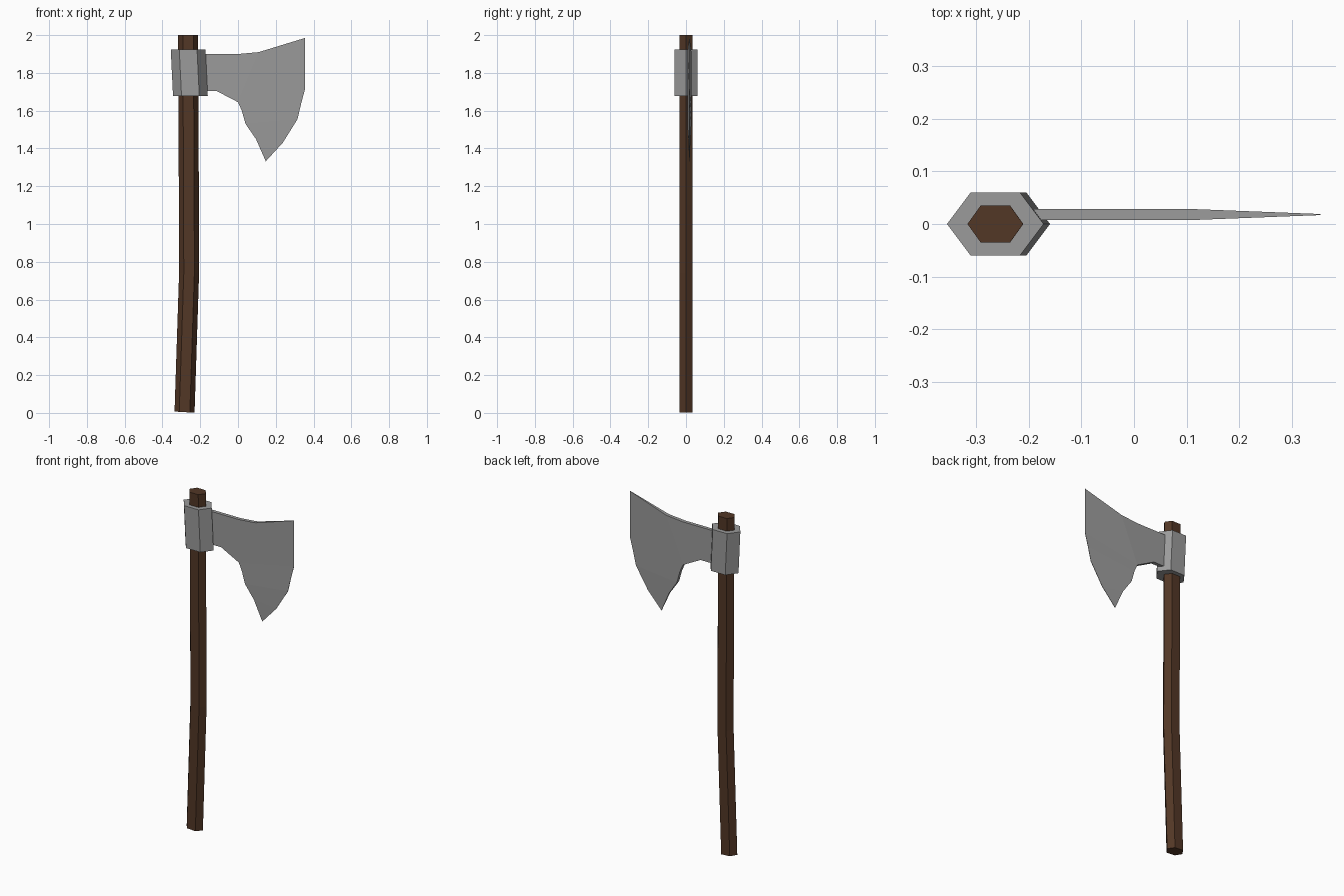
import bpy
import bmesh

if "Cube" in bpy.data.objects:
    bpy.data.objects.remove(bpy.data.objects["Cube"])


def material(name, color):
    mat = bpy.data.materials.new(name)
    mat.diffuse_color = (*color, 1)
    mat.use_nodes = True
    mat.node_tree.nodes["Principled BSDF"].inputs["Base Color"].default_value = mat.diffuse_color
    return mat


def finish(name, bm, mat):
    bmesh.ops.recalc_face_normals(bm, faces=bm.faces)
    mesh = bpy.data.meshes.new(name)
    bm.to_mesh(mesh)
    bm.free()
    obj = bpy.data.objects.new(name, mesh)
    bpy.context.collection.objects.link(obj)
    mesh.materials.append(mat)
    return obj


def hex_loft(name, rings, rx, flat, ry, mat):
    """Loft a stretched hexagon through (centre x, z, tilt) rings."""
    section = [(rx, 0), (flat, ry), (-flat, ry), (-rx, 0), (-flat, -ry), (flat, -ry)]
    bm = bmesh.new()
    loops = [[bm.verts.new((cx + x, y, z + tilt * x)) for x, y in section]
             for cx, z, tilt in rings]
    for a, b in zip(loops, loops[1:]):
        for i in range(6):
            j = (i + 1) % 6
            bm.faces.new((a[i], a[j], b[j], b[i]))
    bm.faces.new(loops[0])
    bm.faces.new(loops[-1])
    return finish(name, bm, mat)


wood = material("dark_wood", (0.085, 0.038, 0.019))
steel = material("dark_steel", (0.325, 0.325, 0.325))

# Handle, bent slightly below the middle
hex_loft("handle", [(-0.283, 0.004, -0.06), (-0.259, 0.74, 0), (-0.26, 1.1, 0),
                    (-0.264, 2.0, 0)], 0.053, 0.028, 0.035, wood)

# Collar around the handle, leaning slightly
hex_loft("collar", [(-0.252, 1.677, 0), (-0.264, 1.925, 0)], 0.092, 0.047, 0.06, steel)

# Blade: thick inner chain and thin cutting edge as (x, z, half thickness)
T, E, Y = 0.0105, 0.001, 0.0180
neck_top = [(-0.2, 1.90, T), (-0.115, 1.90, T), (0.0, 1.90, T)]
neck_low = [(-0.2, 1.705, T), (-0.115, 1.705, T), (0.0, 1.645, T)]
inner = [(0.11, 1.91, T), (0.0, 1.645, T), (0.02, 1.60, T), (0.04, 1.53, T),
         (0.095, 1.45, 0.006)]
edge = [(0.355, 1.985, E), (0.355, 1.715, E), (0.335, 1.64, E), (0.315, 1.555, E),
        (0.237, 1.43, E)]
tip = (0.147, 1.332, E)

cells = [(neck_top[i], neck_top[i + 1], neck_low[i + 1], neck_low[i]) for i in range(2)]
cells.append((neck_top[2], inner[0], inner[1]))
cells += [(inner[i], edge[i], edge[i + 1], inner[i + 1]) for i in range(4)]
cells.append((inner[4], edge[4], tip))

bm = bmesh.new()
points = {p for cell in cells for p in cell}
front = {p: bm.verts.new((p[0], Y - p[2], p[1])) for p in points}
back = {p: bm.verts.new((p[0], Y + p[2], p[1])) for p in points}
for cell in cells:
    bm.faces.new([front[p] for p in cell])
    bm.faces.new([back[p] for p in reversed(cell)])
# Close the rim between both sides
sides = [(c[i], c[(i + 1) % len(c)]) for c in cells for i in range(len(c))]
for a, b in sides:
    if (b, a) not in sides:
        bm.faces.new((front[b], front[a], back[a], back[b]))
finish("blade", bm, steel)
